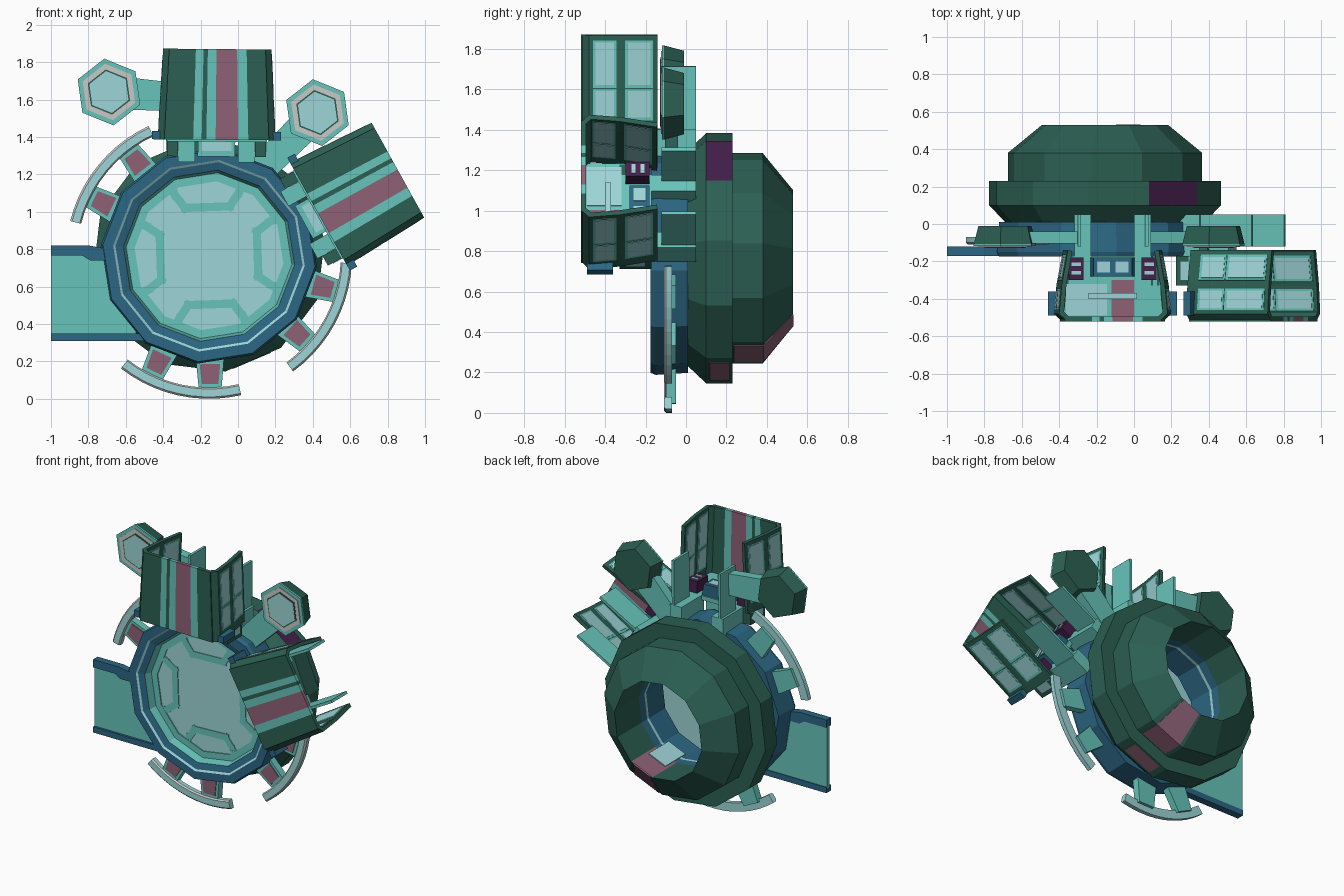
import bpy, bmesh, math
from mathutils import Vector

cube = bpy.data.objects.get("Cube")
if cube:
    bpy.data.objects.remove(cube, do_unlink=True)

CX, CZ = -0.155, 0.765   # centre of the round deck


def material(name, rgb):
    m = bpy.data.materials.new(name)
    m.use_nodes = True
    m.diffuse_color = (*rgb, 1)
    m.node_tree.nodes["Principled BSDF"].inputs["Base Color"].default_value = (*rgb, 1)
    return m


GREEN = material("dark green", (0.025, 0.115, 0.085))
TEAL = material("teal", (0.135, 0.55, 0.49))
PALE = material("pale aqua", (0.34, 0.66, 0.68))
BLUE = material("deep blue", (0.025, 0.135, 0.23))
PINK = material("dusty pink", (0.27, 0.12, 0.18))
PURPLE = material("dark purple", (0.06, 0.014, 0.07))
GREY = material("light grey", (0.58, 0.58, 0.57))


def finish(name, bm, mats):
    bmesh.ops.recalc_face_normals(bm, faces=bm.faces)
    me = bpy.data.meshes.new(name)
    bm.to_mesh(me)
    bm.free()
    for m in mats:
        me.materials.append(m)
    ob = bpy.data.objects.new(name, me)
    bpy.context.collection.objects.link(ob)
    return ob


def at(angle, r, t, h):
    """Point by deck angle, radius, sideways offset and height in front of the deck."""
    a = math.radians(angle)
    c, s = math.cos(a), math.sin(a)
    return Vector((CX + r * c + t * s, -h, CZ + r * s - t * c))


def solid(name, points, mat):
    """Convex solid around the given points."""
    bm = bmesh.new()
    for p in points:
        bm.verts.new(p)
    bmesh.ops.convex_hull(bm, input=bm.verts)
    bmesh.ops.dissolve_limit(bm, angle_limit=0.01, verts=bm.verts, edges=bm.edges)
    return finish(name, bm, [mat])


def box(name, angle, r, t, h, mat, taper=1.0):
    """Block in deck coordinates, its outer end scaled sideways by taper."""
    mid = sum(t) / 2
    return solid(name, [at(angle, rr, mid + (tt - mid) * (taper if rr == r[1] else 1), hh)
                        for rr in r for tt in t for hh in h], mat)


def revolve(name, profile, seg_mats, a0, a1, steps):
    """Turn a closed (radius, y) profile round the deck axis, one material per profile edge."""
    bm = bmesh.new()
    full = abs(a1 - a0) >= 360
    rings = [[bm.verts.new(at(a0 + (a1 - a0) * i / steps, r, 0, -y)) for r, y in profile]
             for i in range(steps if full else steps + 1)]
    mats = list(dict.fromkeys(seg_mats))
    n = len(profile)
    for i in range(steps):
        p, q = rings[i], rings[(i + 1) % len(rings)]
        for j in range(n):
            k = (j + 1) % n
            bm.faces.new((p[j], p[k], q[k], q[j])).material_index = mats.index(seg_mats[j])
    if not full:
        bm.faces.new(rings[0])
        bm.faces.new(rings[-1])
    return finish(name, bm, mats)


def disc(name, centre, radius, y0, y1, sides, phase, mat, back=1.0):
    pts = []
    for i in range(sides):
        a = math.radians(phase + 360 * i / sides)
        for y, k in ((y0, 1), (y1, back)):
            pts.append((centre[0] + radius * k * math.cos(a), y,
                        centre[1] + radius * k * math.sin(a)))
    return solid(name, pts, mat)


# Hull behind the deck, open in the middle, with coloured facets
hull = revolve("hull", [(.53, 0), (.625, .1), (.625, .23), (.525, .23), (.525, .38), (.34, .53),
                        (.34, .26), (.34, .2), (.34, .18), (.34, 0)],
               [GREEN] * 6 + [BLUE, PALE, BLUE, BLUE], 8, 368, 12)
hull.data.materials.append(PINK)
hull.data.materials.append(PURPLE)
for f in hull.data.polygons:
    c = f.center
    ang = math.degrees(math.atan2(c.z - CZ, c.x - CX))
    r = math.hypot(c.x - CX, c.z - CZ)
    if abs(ang + 67) < 5 and c.y > .3 and r < .335:
        f.material_index = 3
    if abs(ang - 53) < 5 and .12 < c.y < .2 and r > .6:
        f.material_index = 4

# Pink band down one hull facet, with a pale panel inside the opening
for name, (ra, ha, ta), (rb, hb, tb) in (
        ("hull_patch_ring", (.604, -.115, .12), (.604, -.215, .12)),
        ("hull_patch_side", (.507, -.235, .11), (.507, -.38, .11)),
        ("hull_patch_cone", (.507, -.38, .11), (.3285, -.53, .075))):
    solid(name, [at(-67, r + d, t, h - d) for r, h, w in ((ra, ha, ta), (rb, hb, tb))
                 for t in (-.85 * w, w) for d in (-.003, .003)], PINK)
box("opening_panel", -67, (.322, .33), (-.07, .07), (-.36, -.14), PALE)

# Deck rim and floor
revolve("deck_rim", [(.57, .01), (.58, -.15), (.57, -.175), (.515, -.175), (.503, -.167), (.46, -.155),
                     (.445, -.1), (.445, .01)],
        [BLUE, BLUE, BLUE, PALE, BLUE, TEAL, BLUE, BLUE], -6, 354, 12)
disc("deck_floor", (CX, CZ), .45, -.095, -.06, 12, -6, PALE)
revolve("floor_border", [(.455, -.102), (.4, -.102), (.4, -.094), (.455, -.094)], [TEAL] * 4, -6, 354, 12)

# Bracket markings on the floor
for a in (0, 90, 180, 270):
    path = [(.41, -.2), (.33, -.17), (.26, -.12), (.26, .12), (.33, .17), (.41, .2)]
    for (r0, t0), (r1, t1) in zip(path, path[1:]):
        d = Vector((r1 - r0, t1 - t0)).normalized() * .022
        solid("floor_marking", [at(a + 2, r + s * d.y, t - s * d.x, h)
                                for r, t in ((r0 - d.x, t0 - d.y), (r1 + d.x, t1 + d.y))
                                for s in (-1, 1) for h in (.094, .1)], TEAL)
    for t in (-.2, .2):
        box("floor_marking_end", a + 2, (.34, .4), (t - .045, t + .045), (.094, .101), TEAL, .6)


# Side ramp with rails
def ramp_part(name, outline, y, mat):
    solid(name, [(px, py, pz) for px, pz in outline for py in y], mat)


ramp_part("ramp", ((-1, .34), (-.54, .34), (-.68, .77), (-1, .77)), (-.155, -.125), TEAL)
ramp_part("ramp_rail_lower", ((-1, .31), (-.5, .31), (-.53, .35), (-1, .35)), (-.17, -.12), BLUE)
ramp_part("ramp_rail_upper", ((-1, .765), (-.82, .765), (-.82, .82), (-1, .82)), (-.17, -.12), BLUE)
ramp_part("ramp_rail_bend", ((-.84, .82), (-.84, .77), (-.79, .74), (-.69, .74), (-.69, .8), (-.8, .82)),
          (-.17, -.12), BLUE)

# Curved outer walkways on pairs of supports
for mid in (140.5, 257.5, -28.5):
    revolve("walkway", [(.765, -.07), (.765, -.1), (.755, -.11), (.713, -.11), (.705, -.1), (.705, -.07)],
            [PALE, GREY, PALE, GREY, PALE, PALE], mid - 25.5, mid + 25.5, 10)
    for side in (-13, 13):
        a = mid + side
        box("walkway_support", a, (.5, .72), (-.08, .08), (.05, .1), TEAL, .75)
        box("support_patch", a, (.58, .685), (-.055, .055), (.098, .105), PINK, .8)

# Hexagonal pads on arms
for (px, pz), root, phase in (((-.69, 1.64), (-.3, 1.61), 98), ((.425, 1.53), (.12, 1.22), 38)):
    disc("pad_body", (px, pz), .18, -.11, -.01, 6, phase, GREEN, .85)
    disc("pad_top", (px, pz), .18, -.118, -.108, 6, phase, TEAL)
    disc("pad_band", (px, pz), .152, -.123, -.116, 6, phase, GREY)
    disc("pad_outline", (px, pz), .122, -.126, -.12, 6, phase, GREEN)
    disc("pad_centre", (px, pz), .113, -.129, -.122, 6, phase, PALE)
    d = (Vector(root) - Vector((px, pz))).normalized()
    n = Vector((-d.y, d.x))
    ends = [Vector((px, pz)) + d * .12, Vector(root)]
    solid("pad_arm", [(p.x, y, p.y) for e, w in zip(ends, (.085, .075)) for p in (e + n * w, e - n * w)
                      for y in (-.105, -.04)], TEAL)


def tower(a, shift):
    """Channel-shaped tower, open behind and at its outer end, moved sideways by shift."""
    r0, r1, k = .62, 1.105, .92

    def part(name, r, t, h, mat, taper=1.0):
        box(name, a, r, (t[0] + shift, t[1] + shift), h, mat, taper)

    def wall(name, side, p, q, mat, span=(r0, r1), lift=0.0):
        # Plate between two section points, narrowing outward; side mirrors it
        d = (Vector(q) - Vector(p)).normalized()
        n = Vector((d.y, -d.x))
        pts = []
        for r in span:
            s = 1 + (k - 1) * (r - r0) / (r1 - r0)
            for t, h in (p, q):
                for off in (lift, -.025 - lift):
                    pts.append(at(a, r, side * (t * s - n.x * off) + shift, h - n.y * off))
        solid(name, pts, mat)

    # Front wall in bands
    for t0, t1, m in ((-.28, -.125, GREEN), (-.125, -.08, TEAL), (-.08, -.055, GREEN), (-.055, -.005, TEAL),
                      (-.005, .115, PINK), (.115, .17, TEAL), (.17, .28, GREEN)):
        wall("tower_front_band", 1, (t0, .52), (t1, .52), m)
    for s in (-1, 1):
        # Side walls with windows, section points running from front to back
        section = [(.27, .52), (.315, .48), (.3, .325), (.265, .14)]
        for i, (p, q) in enumerate(zip(section, section[1:])):
            wall("tower_wall", s, p, q, GREEN)
            if i:
                p, q = Vector(p), Vector(q)
                for span in ((.86, 1.07), (.7, .83)):
                    wall("tower_window_frame", s, p.lerp(q, .13), p.lerp(q, .87), TEAL,
                         (span[0] - .015, span[1] + .01), .002)
                    wall("tower_window", s, p.lerp(q, .2), p.lerp(q, .8), PALE, span, .004)

        def pair(name, r, t, half, h, mat):
            part(name, r, (s * t - half, s * t + half), h, mat)

        pair("tower_corner_block", (.62, .665), .32, .025, (.36, .49), BLUE)
        pair("tower_lower_panel", (.53, .64), .235, .03, (.17, .33), GREEN)
        pair("lower_panel_window", (.56, .62), .235, .034, (.2, .3), PALE)
        pair("inner_screen", (.64, .72), .195, .04, (.18, .3), PURPLE)
        for h in (.205, .25):
            pair("screen_light", (.715, .725), .195, .025, (h, h + .02), PALE)
        # Thin supporting fins behind
        pair("tower_fin", (.54, .95), .18, .009, (-.05, .12), TEAL)
        pair("fin_foot", (.5, .64), .16, .045, (-.05, .2), TEAL)
    # Base and console
    part("tower_base", (.61, .64), (-.27, .27), (.17, .5), TEAL)
    part("tower_neck", (.53, .62), (-.1, .1), (.2, .36), TEAL)
    part("neck_panel", (.56, .61), (-.08, .08), (.355, .364), PALE)
    part("base_stripe", (.635, .645), (-.005, .115), (.3, .5), PINK)
    part("base_panel", (.635, .645), (-.25, -.03), (.32, .49), PALE)
    part("console", (.63, .72), (-.12, .12), (.18, .28), BLUE, .85)
    for t in (-.05, .05):
        part("console_light", (.715, .724), (t - .035, t + .035), (.2, .26), PALE)
    part("console_bar", (.68, .7), (-.13, .13), (.37, .4), PALE)


tower(89.5, .035)
tower(29, .09)
